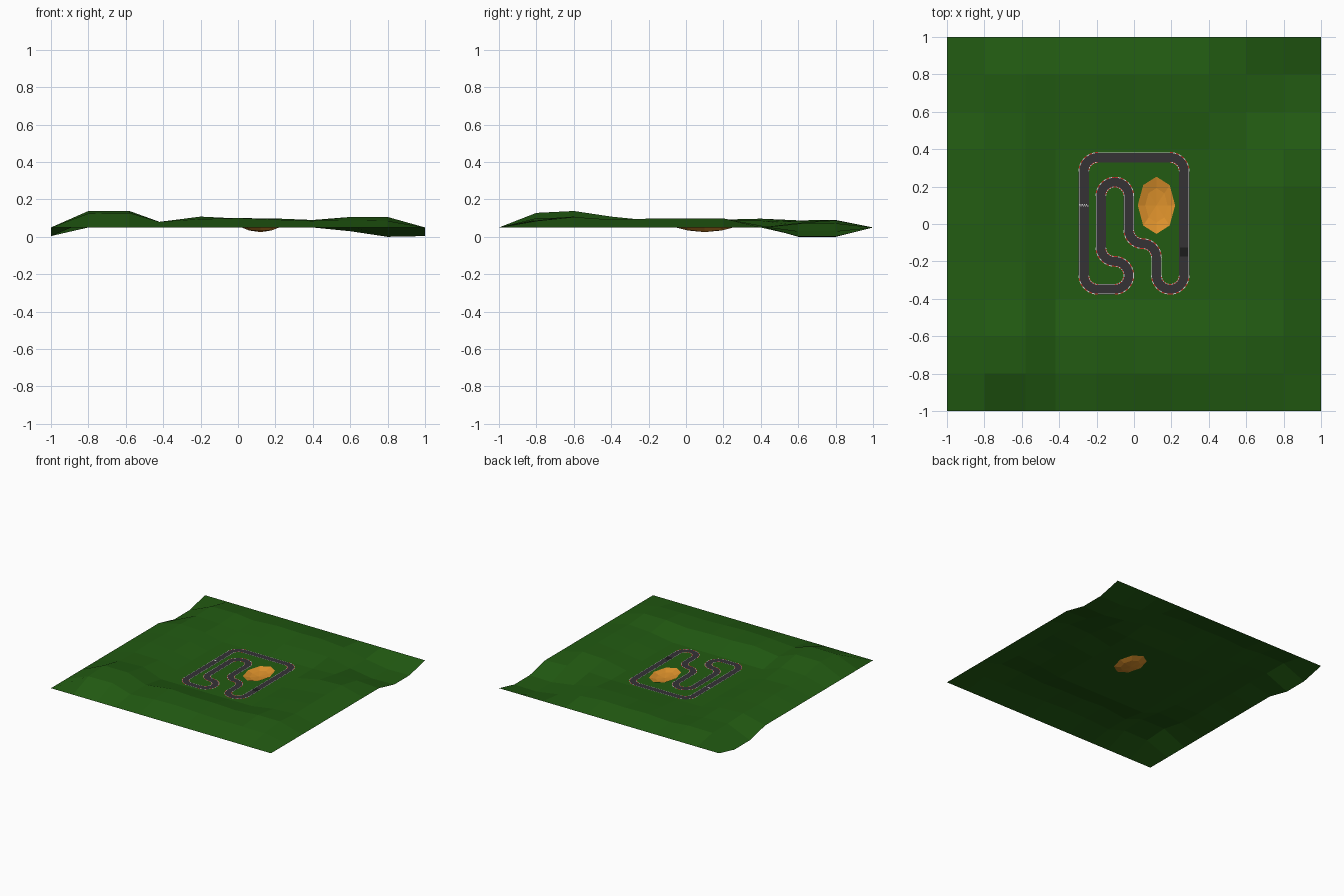
import bpy, bmesh, math
from mathutils import Vector

if "Cube" in bpy.data.objects:
    bpy.data.objects.remove(bpy.data.objects["Cube"])

BASE = 0.05                      # level of the flat ground


def mat(name, rgb):
    m = bpy.data.materials.new(name)
    m.diffuse_color = (*rgb, 1)
    m.use_nodes = True
    m.node_tree.nodes["Principled BSDF"].inputs["Base Color"].default_value = m.diffuse_color
    return m


GRASS = mat("grass", (0.016, 0.105, 0.006))
SAND = mat("sand", (0.74, 0.29, 0.025))
ASPHALT = mat("asphalt", (0.035, 0.032, 0.036))
WHITE = mat("white", (0.75, 0.75, 0.75))
RED = mat("red", (0.6, 0.03, 0.02))
RUBBER = mat("rubber", (0.012, 0.012, 0.012))


def finish(name, bm, *mats):
    for f in bm.faces:
        if f.normal.z < 0:
            f.normal_flip()
    me = bpy.data.meshes.new(name)
    bm.to_mesh(me)
    bm.free()
    for m in mats:
        me.materials.append(m)
    ob = bpy.data.objects.new(name, me)
    bpy.context.collection.objects.link(ob)
    return ob


def quads(name, faces, *mats):
    """faces: list of (corner points, material index)"""
    bm = bmesh.new()
    for pts, mi in faces:
        f = bm.faces.new([bm.verts.new(p) for p in pts])
        f.material_index = mi
        f.normal_update()
    bmesh.ops.remove_doubles(bm, verts=bm.verts, dist=1e-5)
    bm.normal_update()
    return finish(name, bm, *mats)


def ellipse(k, z):
    return [(0.12 + 0.1 * k * math.cos(i * math.pi / 4),
             0.1 + 0.153 * k * math.sin(i * math.pi / 4), z) for i in range(8)]


# Terrain: coarse grid, hills around a flat middle (heights in mm, rows from y=-0.8 to 0.8)
XS = [-1, -.8, -.58, -.42, -.2, 0, .2, .4, .6, .8, 1]
YS = [-1 + 0.2 * i for i in range(11)]
FLAT = [50] * 5
HILLS = [
    [125, 128, 80, 95, 100, 92, 85, 88, 85],
    [138, 138, 80, 108, 98, 98, 90, 106, 106],
    [100, 108] + FLAT + [80, 92],
    [92, 88] + FLAT + [80, 97],
    [98, 84] + FLAT + [76, 97],
    [92, 88] + FLAT + [90, 98],
    [97, 86] + FLAT + [58, 60],
    [88, 80, 62, 68, 70, 74, 70, 30, 0],
    [88, 90, 74, 88, 84, 88, 72, 30, 0],
]


def height(i, j):
    if j in (0, 10):
        return BASE
    if i in (0, 10):
        return 0.004 if j in (8, 9) else BASE
    return HILLS[j - 1][i - 1] / 1000


bm = bmesh.new()
grid = [[bm.verts.new((x, y, height(i, j))) for i, x in enumerate(XS)] for j, y in enumerate(YS)]
for j in range(10):
    for i in range(10):
        if i in (5, 6) and j in (4, 5, 6):
            continue             # left open for the sand hollow
        bm.faces.new((grid[j][i], grid[j][i + 1], grid[j + 1][i + 1], grid[j + 1][i]))
bmesh.ops.delete(bm, geom=[v for v in bm.verts if not v.link_faces], context='VERTS')
hole = [e for e in bm.edges if e.is_boundary and
        all(abs(v.co.x) < 0.9 and abs(v.co.y) < 0.9 for v in e.verts)]
rim = [bm.verts.new(p) for p in ellipse(1, BASE)]
hole += [bm.edges.new((rim[k], rim[(k + 1) % 8])) for k in range(8)]
bmesh.ops.triangle_fill(bm, use_beauty=True, edges=hole, normal=(0, 0, 1))
bm.normal_update()
finish("grass_terrain", bm, GRASS)

# Sand hollow: faceted oval bowl
r0, r1, c = ellipse(1, BASE), ellipse(0.6, 0.034), (0.12, 0.1, 0.025)
bowl = []
for k in range(8):
    n = (k + 1) % 8
    bowl.append(((r0[k], r0[n], r1[n], r1[k]), 0))
    bowl.append(((r1[k], r1[n], c), 0))
quads("sand_hollow", bowl, SAND)

# Track centre line: right-angle corners rounded with equal quarter arcs
CORNERS = [(-.268, .356), (-.268, -.349), (-.028, -.349), (-.028, -.2), (-.177, -.2),
           (-.177, .224), (-.028, .224), (-.028, -.105), (.12, -.105), (.12, -.349),
           (.268, -.349), (.268, .356)]
R, STEPS = 0.0742, 10
samples = []                     # (position, left normal, starts an arc step)
for k, p in enumerate(CORNERS):
    p = Vector(p)
    a = (p - Vector(CORNERS[k - 1])).normalized()
    b = (Vector(CORNERS[(k + 1) % len(CORNERS)]) - p).normalized()
    mid = p - a * R + b * R      # arc centre
    for s in range(STEPS + 1):
        t = s / STEPS * math.pi / 2
        pos = mid - b * R * math.cos(t) + a * R * math.sin(t)
        tan = a * math.cos(t) + b * math.sin(t)
        samples.append((pos, Vector((-tan.y, tan.x)), s < STEPS))


def ribbon(lo, hi, z, pick):
    """Strip between two offsets; pick(index, is_arc) gives a material index or None."""
    out = []
    for k, (p, n, arc) in enumerate(samples):
        q, m, _ = samples[(k + 1) % len(samples)]
        mi = pick(k, arc)
        if mi is not None:
            pts = (p + n * lo, q + m * lo, q + m * hi, p + n * hi)
            out.append(([(v.x, v.y, z) for v in pts], mi))
    return out


quads("track_surface", ribbon(-0.0275, 0.0275, BASE + 0.001, lambda k, arc: 0), ASPHALT)

# Edge lines on straights, striped kerbs on bends
lines, kerbs = [], []
for side in (-1, 1):
    lines += ribbon(side * 0.0235, side * 0.0258, BASE + 0.0016, lambda k, arc: None if arc else 0)
    kerbs += ribbon(side * 0.0235, side * 0.0285, BASE + 0.002, lambda k, arc: k % 2 if arc else None)
quads("edge_lines", lines, WHITE)
quads("striped_kerbs", kerbs, RED, WHITE)


def patch(x, y, w, h, z=BASE + 0.0018):
    return [(x - w, y - h, z), (x + w, y - h, z), (x + w, y + h, z), (x - w, y + h, z)]


# Chequered start line and a dark braking mark
start = [(patch(-0.289 + 0.006 * i, 0.1 + 0.003 * (-1) ** i, 0.003, 0.003), 0) for i in range(8)]
quads("start_line", start, WHITE)
quads("braking_mark", [(patch(0.268, -0.15, 0.022, 0.025), 0)], RUBBER)
